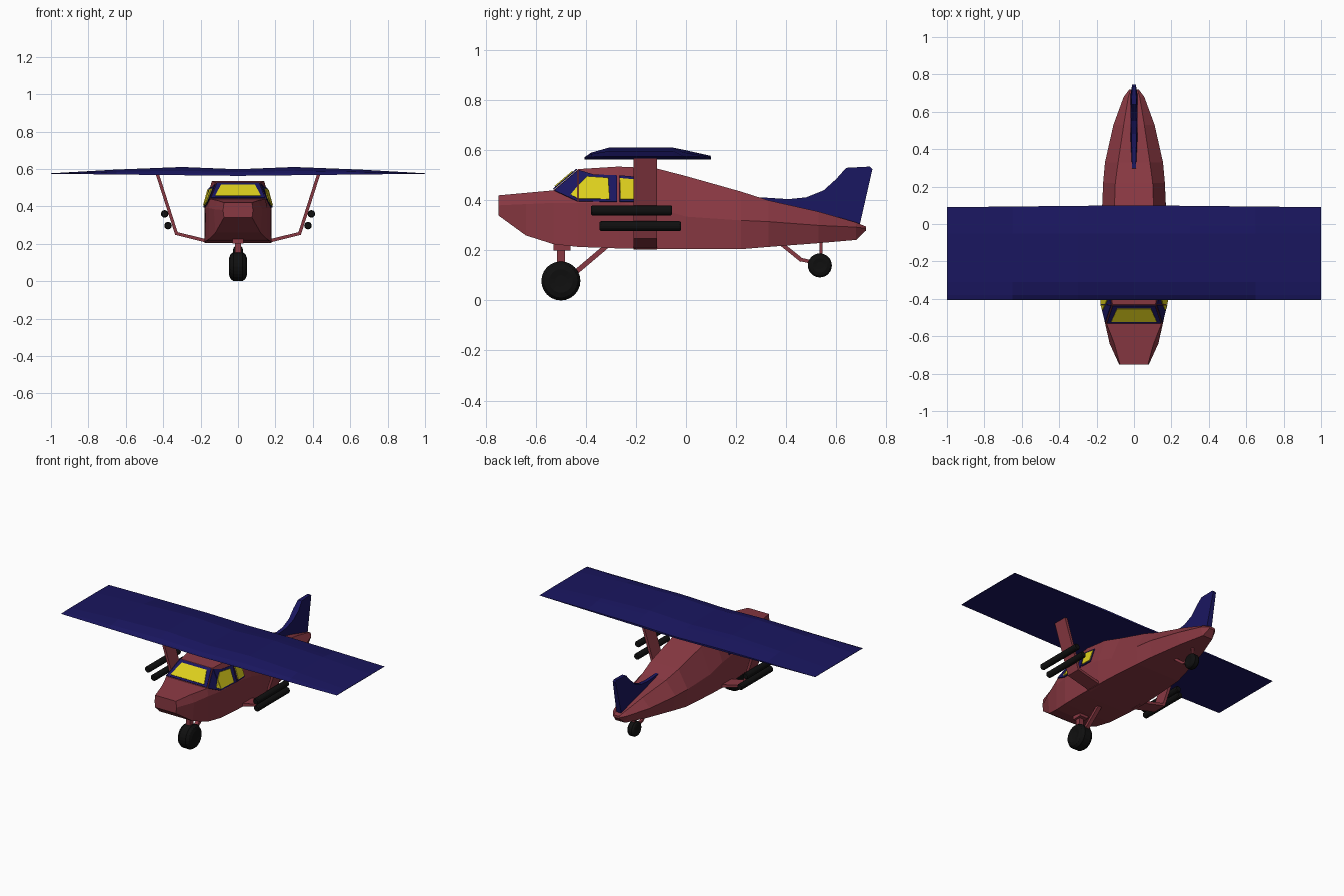
import bpy, bmesh, math
from mathutils import Vector
from mathutils.bvhtree import BVHTree

if "Cube" in bpy.data.objects:
    bpy.data.objects.remove(bpy.data.objects["Cube"])


def mat(name, rgb):
    m = bpy.data.materials.new(name)
    m.diffuse_color = (*rgb, 1)
    m.use_nodes = True
    m.node_tree.nodes["Principled BSDF"].inputs["Base Color"].default_value = m.diffuse_color
    return m


RED = mat("red_paint", (0.25, 0.04, 0.055))
NAVY = mat("navy_paint", (0.010, 0.008, 0.115))
YELLOW = mat("yellow_glass", (0.72, 0.62, 0.012))
BLACK = mat("black_rubber", (0.005, 0.005, 0.005))


def add(name, bm, material):
    bmesh.ops.recalc_face_normals(bm, faces=bm.faces[:])
    me = bpy.data.meshes.new(name)
    bm.to_mesh(me)
    bm.free()
    ob = bpy.data.objects.new(name, me)
    bpy.context.collection.objects.link(ob)
    me.materials.append(material)
    return ob


def loft(name, rings, material, closed=False):
    """Skin a list of equal-length rings; cap the ends unless closed."""
    bm = bmesh.new()
    vr = [[bm.verts.new(p) for p in r] for r in rings]
    n = len(rings[0])
    pairs = list(zip(vr, vr[1:])) + ([(vr[-1], vr[0])] if closed else [])
    for a, b in pairs:
        for i in range(n):
            j = (i + 1) % n
            bm.faces.new((a[i], a[j], b[j], b[i]))
    if not closed:
        bm.faces.new(vr[0])
        bm.faces.new(vr[-1])
    return add(name, bm, material)


def plate(name, outline, material):
    """Mirror-symmetric slab from (y, z, half thickness) points."""
    return loft(name, [[(s * w, y, z) for y, z, w in outline] for s in (-1, 1)], material)


def bar(name, a, b, wx, wt, material):
    """Straight bar in the centre plane between (y, z) points."""
    (ya, za), (yb, zb) = a, b
    l = math.hypot(yb - ya, zb - za)
    ny, nz = -(zb - za) / l * wt, (yb - ya) / l * wt
    return plate(name, [(ya + ny, za + nz, wx), (yb + ny, zb + nz, wx),
                        (yb - ny, zb - nz, wx), (ya - ny, za - nz, wx)], material)


def wheel(name, y, z, r, w):
    prof = [(-.9, .3), (-1, .6), (-.85, .85), (-.5, 1), (.5, 1), (.85, .85), (1, .6), (.9, .3)]
    n = 24
    rings = [[(px * w, y + r * pr * math.cos(2 * math.pi * i / n),
               z + r * pr * math.sin(2 * math.pi * i / n)) for i in range(n)] for px, pr in prof]
    return loft(name, rings, BLACK)


# Fuselage: y, bottom z/width, mid z/width, top z/width
sections = [
    (-.75, .34, .075, .38, .08, .42, .075),
    (-.64, .26, .12, .385, .13, .43, .105),
    (-.53, .225, .155, .39, .155, .44, .148),
    (-.43, .214, .172, .39, .175, .525, .115),
    (-.27, .208, .18, .39, .18, .535, .14),
    (-.12, .205, .18, .37, .18, .528, .125),
    (.0, .205, .175, .335, .174, .497, .108),
    (.22, .205, .158, .32, .165, .435, .10),
    (.33, .214, .135, .315, .155, .40, .085),
    (.53, .229, .085, .30, .11, .355, .055),
    (.68, .242, .035, .293, .055, .312, .03),
    (.72, .28, .018, .288, .025, .295, .018)]
rings = [[(-wb, y, zb), (wb, y, zb), (wm, y, zm), (wt, y, zt), (-wt, y, zt), (-wm, y, zm)]
         for y, zb, wb, zm, wm, zt, wt in sections]
body = loft("fuselage", rings, RED)
bm = bmesh.new()
bm.from_mesh(body.data)
hull = BVHTree.FromBMesh(bm)
bm.free()


def panel(name, polys, direction, lift, material):
    """Project polygons onto the hull along a direction and lift them slightly."""
    d = Vector(direction)
    bm = bmesh.new()
    for poly in polys:
        vs = []
        for a, b in poly:
            start = Vector((0, a, b)) if d.x else Vector((a, 0, b))
            hit = hull.ray_cast(start - d * 2, d)
            if hit[0] is not None:
                vs.append(bm.verts.new(hit[0] + hit[1] * lift))
        if len(vs) > 2:
            bm.faces.new(vs)
    bmesh.ops.remove_doubles(bm, verts=bm.verts[:], dist=0.004)
    ob = add(name, bm, material)
    mod = ob.modifiers.new("thickness", "SOLIDIFY")
    mod.thickness = 0.005
    mod.offset = 0
    return ob


# Cockpit frames and glass
panel("windshield_frame", [[(-.145, .442), (.145, .442), (.113, .522), (-.113, .522)]],
      (0, 1, 0), .004, NAVY)
panel("windshield_glass", [[(-.122, .45), (.122, .45), (.09, .51), (-.09, .51)]],
      (0, 1, 0), .008, YELLOW)
for side, s in (("right", 1), ("left", -1)):
    panel(side + "_window_frame",
          [[(-.526, .438), (-.433, .518), (-.433, .395)],
           [(-.429, .395), (-.429, .52), (-.37, .502), (-.275, .498), (-.275, .393)],
           [(-.265, .393), (-.265, .498), (-.19, .492), (-.19, .393)]],
          (-s, 0, 0), .004, NAVY)
    panel(side + "_front_window",
          [[(-.46, .42), (-.433, .453), (-.433, .405)],
           [(-.429, .404), (-.429, .457), (-.395, .493), (-.31, .487), (-.304, .402)]],
          (-s, 0, 0), .009, YELLOW)
    panel(side + "_rear_window",
          [[(-.262, .402), (-.266, .486), (-.195, .480), (-.195, .402)]],
          (-s, 0, 0), .009, YELLOW)

# Main wing, thin at the tips
wing_top = [(-.38, .024), (-.31, .044), (-.05, .044), (-.01, .036)]
wing = []
for x, h in ((-1, .06), (-.65, .6), (-.3, 1), (0, .8), (.3, 1), (.65, .6), (1, .06)):
    zb = .563 + .011 * abs(x)
    back = .10 - .01 * abs(x)
    wing.append([(x, -.405, zb), (x, -.40, zb + .010 * h)]
                + [(x, y, zb + z * h) for y, z in wing_top]
                + [(x, back, zb + .012 * h), (x, back, zb)])
loft("main_wing", wing, NAVY)

# Tail fin: y, z, half thickness
plate("tail_fin", [
    (.28, .40, .008), (.30, .412, .010), (.41, .405, .012), (.48, .412, .013), (.55, .44, .016),
    (.60, .485, .02), (.64, .53, .014), (.735, .535, .010), (.745, .525, .010),
    (.695, .305, .018), (.60, .32, .025), (.45, .36, .02)], NAVY)

# Bent wing struts and the tubes carried on them
for side, s in (("right", 1), ("left", -1)):
    line = [(.43, .572), (.422, .572), (.323, .262), (.16, .222),
            (.16, .204), (.336, .248), (.44, .572)]
    loft(side + "_wing_strut", [[(s * x, y, z) for x, z in line] for y in (-.21, -.115)], RED)
    for label, x, z, y0, y1 in (("upper", .392, .36, -.38, -.055), ("lower", .374, .297, -.345, -.02)):
        rings = [[(s * x + r * math.cos(math.pi * i / 8), y, z + r * math.sin(math.pi * i / 8))
                  for i in range(16)]
                 for y, r in ((y0, .016), (y0 + .006, .02), (y1 - .006, .02), (y1, .016))]
        loft(side + "_" + label + "_tube", rings, BLACK)

# Nose landing gear
wheel("nose_wheel", -.5, .078, .078, .047)
bar("nose_gear_leg", (-.5, .10), (-.5, .23), .015, .016, RED)
bar("nose_gear_mount", (-.495, .20), (-.495, .235), .03, .034, RED)
bar("nose_gear_brace", (-.47, .088), (-.32, .215), .013, .010, RED)

# Tail landing gear
wheel("tail_wheel", .535, .14, .048, .026)
bar("tail_gear_leg", (.54, .15), (.54, .25), .008, .006, RED)
bar("tail_gear_brace", (.37, .235), (.463, .16), .008, .008, RED)
bar("tail_gear_arm", (.457, .164), (.54, .145), .008, .007, RED)
